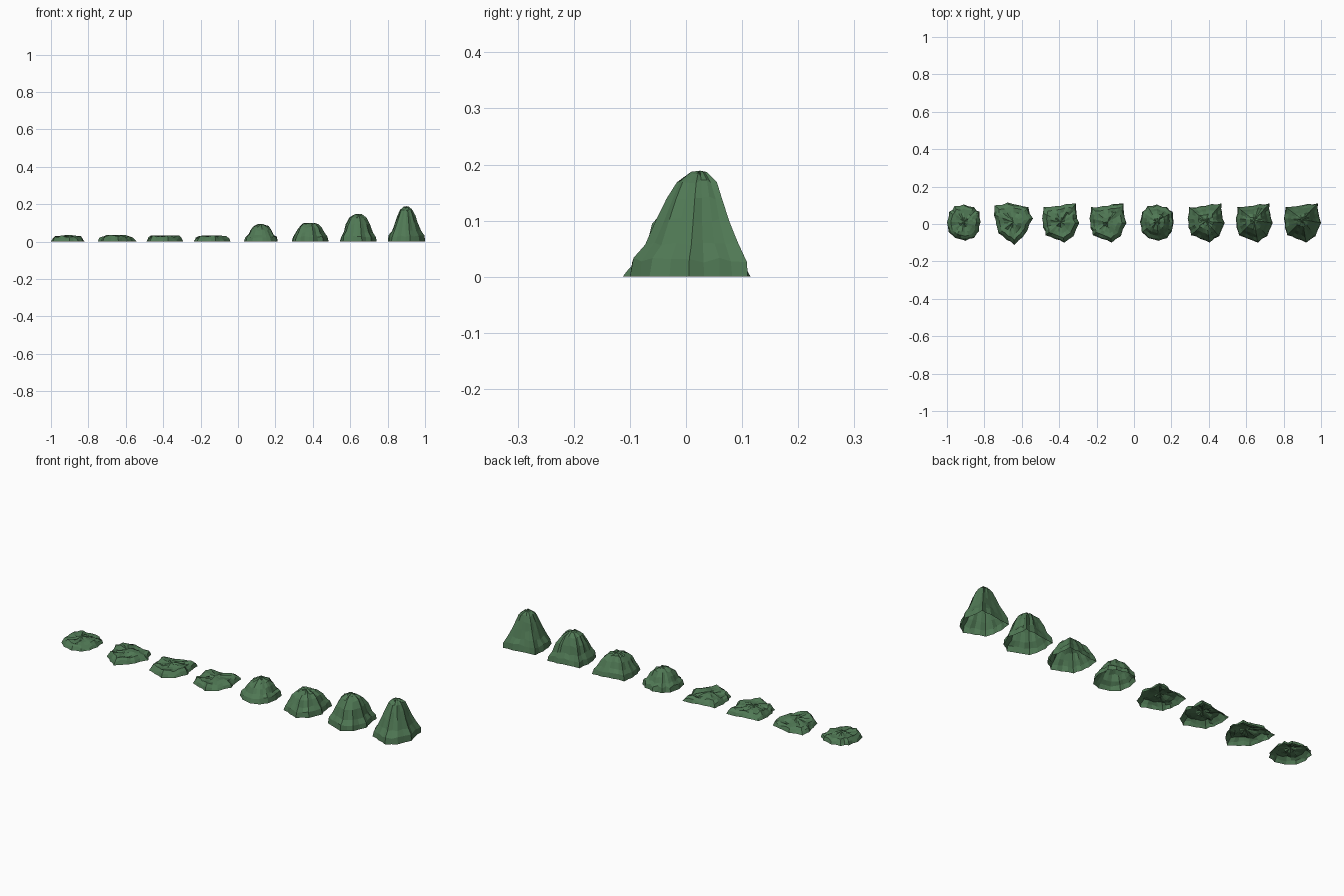
import bpy, bmesh, math, random
from mathutils import Vector

if "Cube" in bpy.data.objects:
    bpy.data.objects.remove(bpy.data.objects["Cube"])

random.seed(4)
green = bpy.data.materials.new("moss_green")
green.diffuse_color = (0.08, 0.19, 0.09, 1)
green.use_nodes = True
green.node_tree.nodes["Principled BSDF"].inputs["Base Color"].default_value = green.diffuse_color

# Footprints around the mound centre, counter-clockwise
ROUND = [(.09, .01), (.085, .065), (.055, .09), (0, .105), (-.05, .095), (-.078, .065),
         (-.09, .01), (-.08, -.045), (-.045, -.075), (.01, -.09), (.055, -.075), (.08, -.04)]
POINTED = [(.105, .03), (.08, .09), (.03, .1), (-.03, .115), (-.1, .1), (-.105, .05),
           (-.092, 0), (-.08, -.05), (-.035, -.085), (.005, -.113), (.05, -.07), (.075, -.035)]
SQUARE = [(.1, .005), (.086, .06), (.083, .11), (.03, .107), (-.03, .095), (-.09, .09),
          (-.098, .03), (-.093, -.02), (-.08, -.06), (-.03, -.08), (.02, -.1), (.07, -.065)]

# Profiles as (footprint scale, height)
FLAT = [(1, 0), (.92, .014), (.78, .026), (.55, .028), (.28, .030)]
LOW = [(1, 0), (.93, .025), (.76, .038), (.63, .062), (.45, .082), (.2, .09)]
WIDE = [(1, 0), (.94, .025), (.8, .045), (.64, .074), (.42, .094), (.2, .098)]
MID = [(1, 0), (.95, .027), (.8, .05), (.66, .09), (.45, .126), (.2, .143)]
TALL = [(1, 0), (.96, .03), (.78, .06), (.62, .1), (.47, .14), (.34, .17), (.15, .183)]


def mound(name, cx, outline, profile, height, top):
    """Open-bottomed faceted shell made from shrinking rings."""
    bm = bmesh.new()
    pts = []
    for i, p in enumerate(outline):
        a, b = Vector(p), Vector(outline[(i + 1) % len(outline)])
        pts += [a, (a + b) * .5 * random.uniform(.94, 1.0)]
    n = len(pts)
    flat = height < .05
    rings = []
    for k, (s, z) in enumerate(profile):
        ring = []
        shift = Vector(top) * (1 - s)
        for p in pts:
            j = random.uniform(.96, 1.03) if k else 1
            q = p * s * j + shift
            dz = 0
            if k:
                dz = random.uniform(-.006, .005)
                if flat:
                    dz += .004 * math.sin(q.y * 70 + q.x * 25)
            ring.append(bm.verts.new((cx + q.x, q.y, max(0, min(height, z + dz)))))
        rings.append(ring)
    for lo, hi in zip(rings, rings[1:]):
        for i in range(n):
            j = (i + 1) % n
            bm.faces.new((lo[i], lo[j], hi[j], hi[i]))
    tip = bm.verts.new((cx + top[0], top[1], height))
    for i in range(n):
        bm.faces.new((rings[-1][i], rings[-1][(i + 1) % n], tip))
    me = bpy.data.meshes.new(name)
    bm.to_mesh(me)
    bm.free()
    me.materials.append(green)
    bpy.context.collection.objects.link(bpy.data.objects.new(name, me))


# Four flat patches, then four rising mounds
mound("flat_patch_1", -.91, ROUND, FLAT, .034, (0, .01))
mound("flat_patch_2", -.645, POINTED, FLAT, .034, (0, .01))
mound("flat_patch_3", -.393, SQUARE, FLAT, .033, (0, .01))
mound("flat_patch_4", -.14, SQUARE, FLAT, .033, (0, .01))
mound("low_mound", .122, ROUND, LOW, .093, (0, .015))
mound("wide_mound", .385, SQUARE, WIDE, .1, (0, .015))
mound("middle_mound", .642, SQUARE, MID, .147, (0, .02))
mound("tall_mound", .9, SQUARE, TALL, .189, (0, .025))
